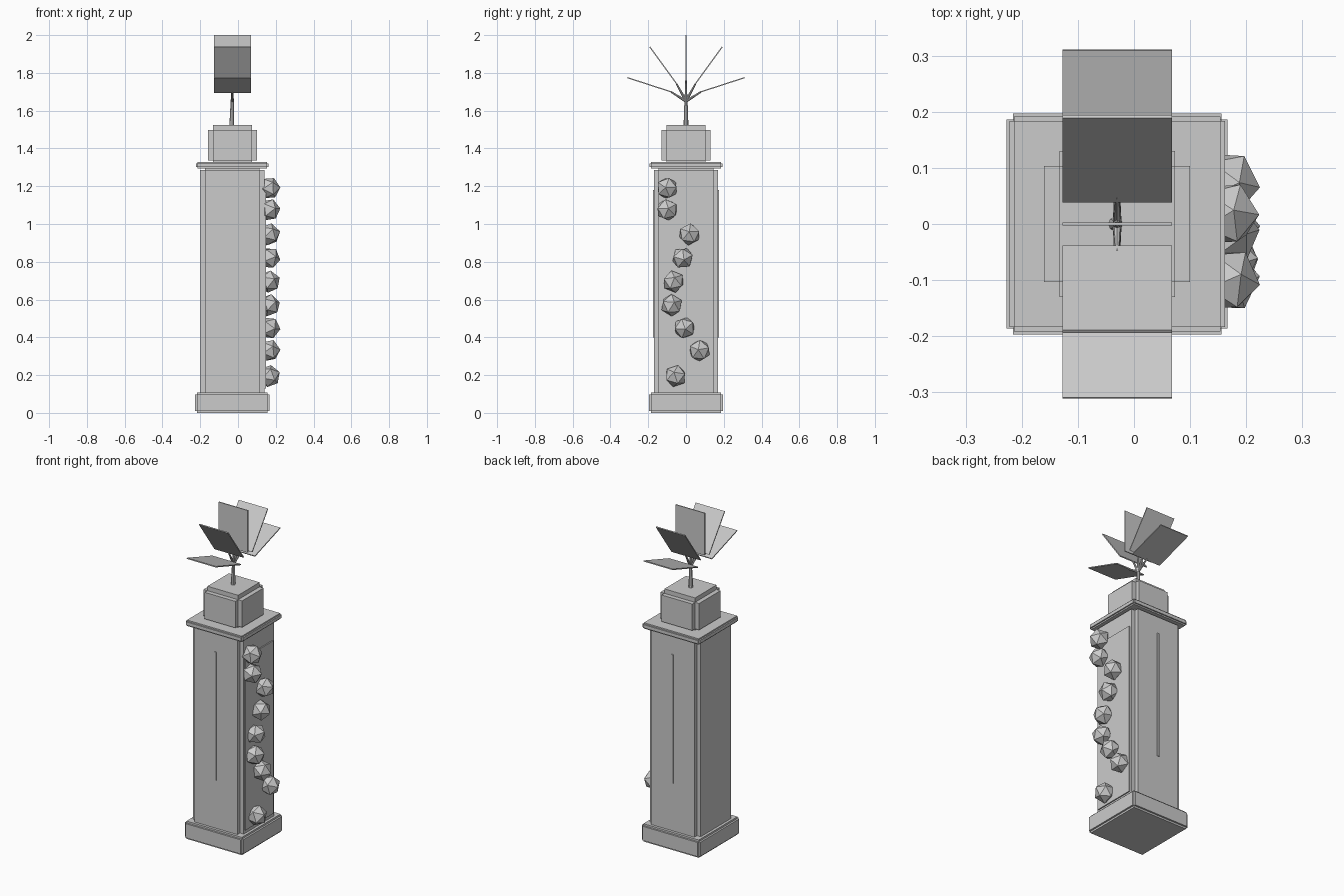
import bpy, math, random
from mathutils import Vector, Euler

random.seed(4)
if "Cube" in bpy.data.objects:
    bpy.data.objects.remove(bpy.data.objects["Cube"])

CX = -0.03  # axis of the tower

grey = bpy.data.materials.new("plain grey")
grey.use_nodes = True
grey.diffuse_color = (0.6, 0.6, 0.6, 1)
grey.node_tree.nodes["Principled BSDF"].inputs["Base Color"].default_value = (0.6, 0.6, 0.6, 1)


def finish(name):
    ob = bpy.context.object
    ob.name = name
    ob.data.materials.append(grey)
    return ob


def box(name, centre, size, tilt=0):
    bpy.ops.mesh.primitive_cube_add(size=1, location=centre, rotation=(tilt, 0, 0))
    bpy.context.object.scale = size
    return finish(name)


def stepped_box(name, half, z0, z1, step):
    """Three crossed boxes, giving square notches along every edge."""
    full = Vector((2 * half, 2 * half, z1 - z0))
    for axis, label in enumerate(("across", "deep", "tall")):
        size = full - Vector((2 * step,) * 3)
        size[axis] = full[axis]
        box(f"{name}_{label}", (CX, 0, (z0 + z1) / 2), size)


def rod(name, start, end, r0, r1):
    start, end = Vector(start), Vector(end)
    d = end - start
    bpy.ops.mesh.primitive_cone_add(vertices=8, radius1=r0, radius2=r1, depth=d.length,
                                    location=(start + end) / 2,
                                    rotation=d.to_track_quat('Z', 'Y').to_euler())
    return finish(name)


# Tower body
stepped_box("base", 0.197, 0, 0.108, 0.011)
stepped_box("column", 0.17, 0.08, 1.31, 0.025)
stepped_box("cap_slab", 0.192, 1.293, 1.329, 0.008)
stepped_box("top_block", 0.13, 1.31, 1.525, 0.027)

# Thin strips on front and back, panel on the left side
for side, label in ((-1, "front"), (1, "back")):
    box(f"{label}_strip", (CX, side * 0.171, 0.79), (0.012, 0.01, 0.78))
box("side_panel", (0.141, -0.003, 0.655), (0.012, 0.27, 1.05))

# Climbing faceted clumps
for i, (y, z) in enumerate([(-0.1, 1.19), (-0.1, 1.075), (0.018, 0.945), (-0.018, 0.82),
                            (-0.066, 0.695), (-0.076, 0.57), (-0.008, 0.45),
                            (0.072, 0.33), (-0.055, 0.195)]):
    turn = Euler([random.uniform(0, math.tau) for _ in range(3)])
    bpy.ops.mesh.primitive_ico_sphere_add(subdivisions=1, radius=0.06,
                                          location=(0.165, y, z), rotation=turn)
    finish(f"clump_{i + 1}")

# Stem with a fan of flat leaves
rod("stem", (CX - 0.003, 0, 1.52), (CX, 0, 1.665), 0.013, 0.008)
PIVOT, INNER, OUTER = 1.674, 0.07, 0.326
for i in range(-2, 3):
    a = math.radians(36 * i)
    out = Vector((0, math.sin(a), math.cos(a)))
    hub = Vector((CX, 0, PIVOT))
    rod(f"twig_{i + 3}", (CX, 0, 1.65), hub + out * 0.085, 0.008, 0.004)
    box(f"leaf_{i + 3}", hub + out * (INNER + OUTER) / 2, (0.195, 0.006, OUTER - INNER), -a)
